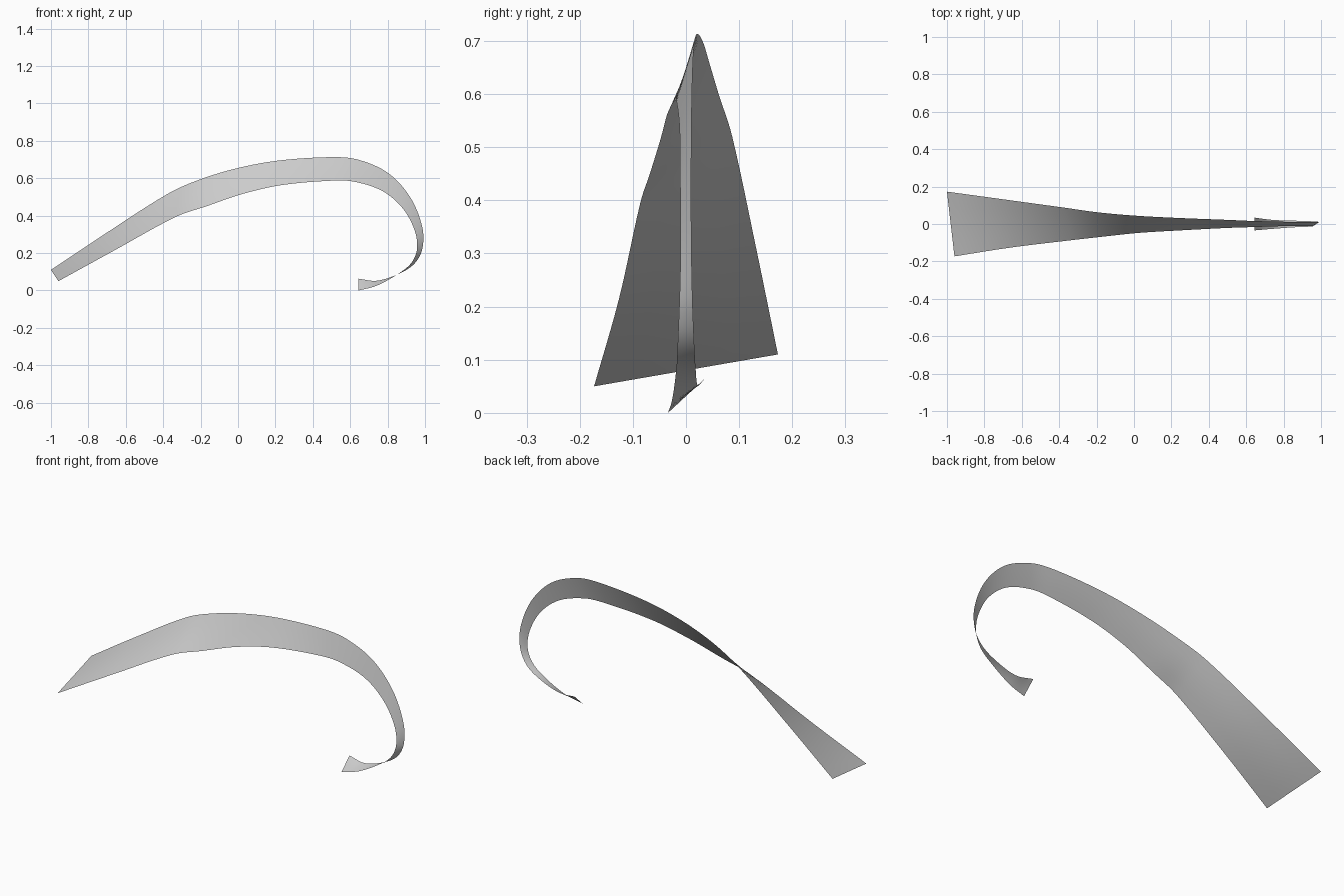
import bpy
import bmesh
from mathutils import Vector

default_cube = bpy.data.objects.get("Cube")
if default_cube:
    bpy.data.objects.remove(default_cube, do_unlink=True)

STEPS = 6      # smooth spans between neighbouring stations
ACROSS = 4     # faces across the ribbon

# Matching stations along the two edges of the ribbon
back_edge = [
    (-1, .173, .11), (-.7, .132, .31), (-.37, .087, .52), (-.2, .063, .595),
    (0, .045, .655), (.22, .033, .695), (.5, .022, .713), (.64, .016, .7),
    (.8, .012, .63), (.92, .01, .5), (.985, .01, .34), (.985, .012, .22),
    (.94, .015, .14), (.85, .018, .085), (.74, .022, .052), (.645, .034, .063)]
front_edge = [
    (-.96, -.173, .05), (-.66, -.126, .215), (-.33, -.086, .395), (-.17, -.068, .45),
    (.02, -.048, .515), (.23, -.035, .563), (.5, -.021, .587), (.62, -.017, .582),
    (.77, -.012, .533), (.88, -.011, .44), (.945, -.01, .32), (.957, -.012, .22),
    (.925, -.015, .145), (.85, -.018, .085), (.74, -.026, .025), (.645, -.034, 0)]


def smooth_path(stations):
    """Pass a spline through the stations, with speed matched to their spacing."""
    points = [Vector(p) for p in stations]
    points = [points[0] * 2 - points[1]] + points + [points[-1] * 2 - points[-2]]
    path = []
    for a, b, c, d in zip(points, points[1:], points[2:], points[3:]):
        before, span, after = (b - a).length, (c - b).length, (d - c).length
        start = (c - a) * span / (before + span)
        end = (d - b) * span / (span + after)
        for step in range(STEPS):
            t = step / STEPS
            u = 1 - t
            path.append(b * u * u * (1 + 2 * t) + c * t * t * (1 + 2 * u)
                        + start * t * u * u - end * t * t * u)
    path.append(points[-2])
    return path


def make_material(name, colour):
    material = bpy.data.materials.new(name)
    material.use_nodes = True
    material.diffuse_color = colour
    shader = material.node_tree.nodes["Principled BSDF"]
    shader.inputs["Base Color"].default_value = colour
    return material


# Ribbon: an open sheet ruled between the two edges
bm = bmesh.new()
rows = [[bm.verts.new(front.lerp(back, i / ACROSS)) for i in range(ACROSS + 1)]
        for front, back in zip(smooth_path(front_edge), smooth_path(back_edge))]
for row, following in zip(rows, rows[1:]):
    for i in range(ACROSS):
        bm.faces.new((row[i], following[i], following[i + 1], row[i + 1]))
mesh = bpy.data.meshes.new("ribbon")
bm.to_mesh(mesh)
bm.free()

ribbon = bpy.data.objects.new("ribbon", mesh)
bpy.context.collection.objects.link(ribbon)
mesh.materials.append(make_material("light grey", (.6, .6, .6, 1)))
mesh.shade_smooth()
